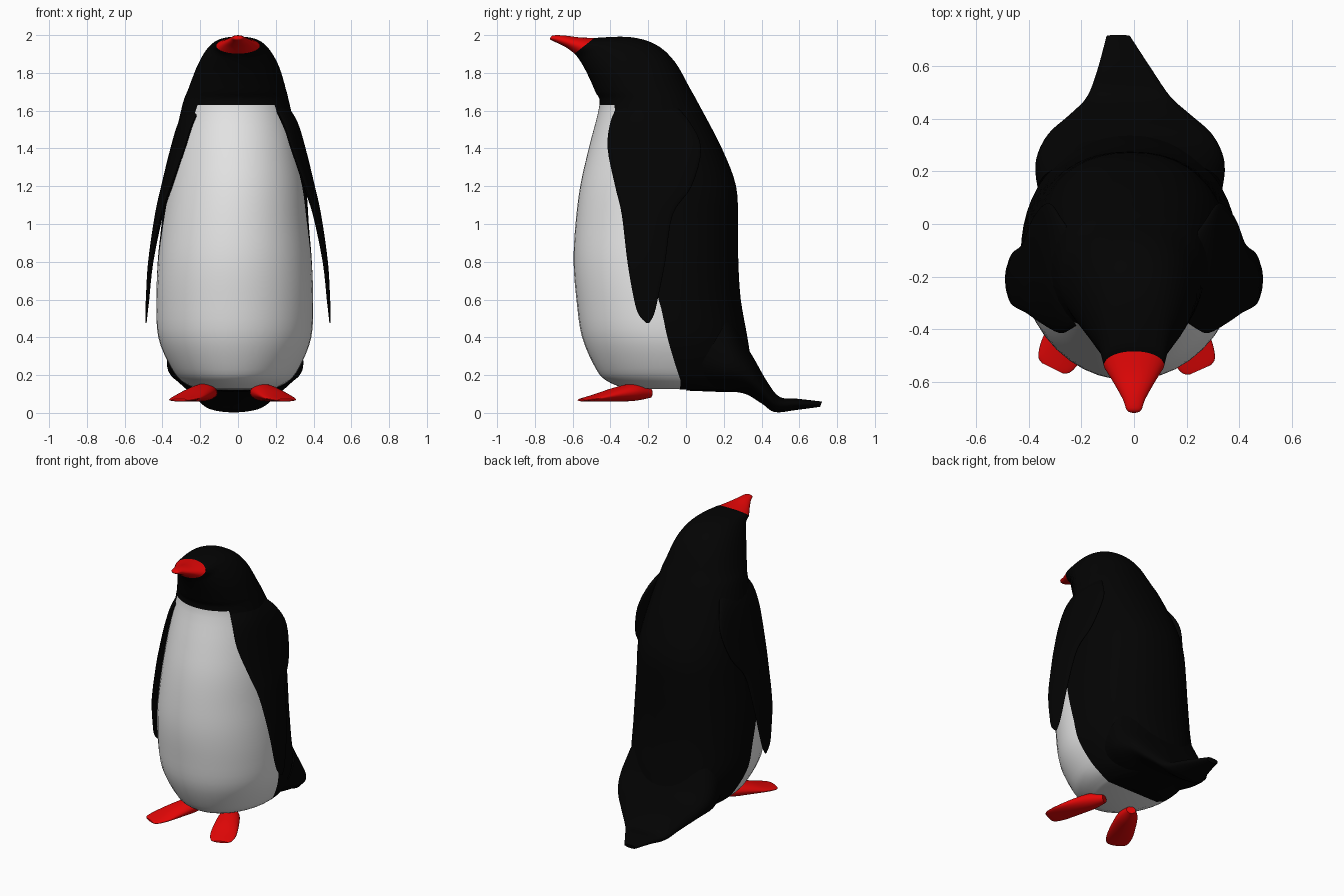
import bpy, bmesh, math
from mathutils import Matrix

if "Cube" in bpy.data.objects:
    bpy.data.objects.remove(bpy.data.objects["Cube"])


def colour(name, rgb):
    m = bpy.data.materials.new(name)
    m.diffuse_color = (*rgb, 1)
    m.use_nodes = True
    m.node_tree.nodes["Principled BSDF"].inputs["Base Color"].default_value = m.diffuse_color
    return m


BLACK = colour("black plumage", (0.001, 0.001, 0.001))
WHITE = colour("white belly", (0.8, 0.8, 0.8))
RED = colour("red skin", (0.78, 0.002, 0.002))
STEPS, FRONT, BACK = 4, 10, 14


def smooth_rings(secs):
    """Catmull-Rom interpolation through the key sections."""
    secs = [tuple(s) + (0,) * (8 - len(s)) for s in secs]
    out = []
    for i in range(len(secs) - 1):
        a, b, c, d = (secs[max(0, min(len(secs) - 1, i + k))] for k in (-1, 0, 1, 2))
        for k in range(STEPS):
            t = k / STEPS
            out.append([0.5 * (2 * q + (r - p) * t + (2 * p - 5 * q + 4 * r - s) * t * t
                               + (3 * q - p - 3 * r + s) * t ** 3)
                        for p, q, r, s in zip(a, b, c, d)])
    return out + [list(secs[-1])]


def loft(name, secs, mats, rule=None, back_power=1.0, matrices=(Matrix(),), mirror=False):
    """Section: front y, front z, back y, back z, half width, x centre, curl, colour split."""
    bm = bmesh.new()
    rings = []
    for fy, fz, by, bz, w, xc, curl, split in smooth_rings(secs):
        w = max(w, 0.002)
        s = math.acos(max(-0.95, min(0.95, split)))
        half = [s * i / FRONT for i in range(FRONT)]
        half += [s + (math.pi - s) * i / BACK for i in range(BACK + 1)]
        angles = half + [2 * math.pi - a for a in half[-2:0:-1]]
        ring = []
        for a in angles:
            c, sn = math.cos(a), math.sin(a)
            if c < 0:
                c = -abs(c) ** back_power
                sn = math.copysign(abs(sn) ** back_power, sn)
            x = xc + w * sn - (curl * c * c if c > 0 else 0)
            ring.append(bm.verts.new((x, (fy + by) / 2 + (fy - by) / 2 * c,
                                      (fz + bz) / 2 + (fz - bz) / 2 * c)))
        rings.append(ring)
    n = len(rings[0])
    for i in range(len(rings) - 1):
        for j in range(n):
            k = (j + 1) % n
            f = bm.faces.new((rings[i][j], rings[i][k], rings[i + 1][k], rings[i + 1][j]))
            if rule:
                f.material_index = rule(i / STEPS, j < FRONT or j >= n - FRONT)
    # End caps as strips, so they follow the colour split too
    for ring, pos in ((rings[0], 0), (rings[-1], len(secs))):
        for j in range(n // 2):
            loop = dict.fromkeys((ring[j], ring[j + 1], ring[n - j - 1], ring[-j]))
            f = bm.faces.new(list(loop))
            if rule:
                f.material_index = rule(pos, j < FRONT)
    bmesh.ops.recalc_face_normals(bm, faces=bm.faces)
    me = bpy.data.meshes.new(name)
    bm.to_mesh(me)
    bm.free()
    for m in mats:
        me.materials.append(m)
    for matrix in matrices:
        ob = bpy.data.objects.new(name, me.copy())
        ob.data.transform(matrix)
        bpy.context.collection.objects.link(ob)
        if mirror:
            ob.modifiers.new("Mirror", 'MIRROR')
        bpy.ops.object.select_all(action='DESELECT')
        bpy.context.view_layer.objects.active = ob
        ob.select_set(True)
        bpy.ops.object.shade_smooth_by_angle(angle=math.radians(45))
    bpy.data.meshes.remove(me)


# Body and head, white in front up to the throat
BODY = [
    (-.33, .13, .28, .12, .20, -.015, 0, .02),
    (-.42, .17, .33, .16, .28, -.015, 0, -.03),
    (-.475, .23, .345, .25, .34, -.015, 0, -.02),
    (-.55, .40, .325, .40, .405, -.017, 0, -.02),
    (-.58, .60, .29, .60, .415, -.017, 0, 0),
    (-.595, .80, .277, .80, .408, -.017, 0, .1),
    (-.585, 1.0, .275, 1.0, .39, -.015, 0, .22),
    (-.56, 1.2, .265, 1.2, .37, -.01, 0, .33),
    (-.515, 1.4, .19, 1.4, .335, -.01, 0, .47),
    (-.458, 1.63, .07, 1.63, .285, -.01, 0, .70),
    (-.48, 1.70, .02, 1.72, .26, -.005, 0, .5),
    (-.52, 1.79, -.06, 1.86, .22),
    (-.552, 1.85, -.16, 1.95, .178),
    (-.572, 1.88, -.30, 1.99, .14),
    (-.59, 1.902, -.485, 1.985, .115),
]
loft("body", BODY, [BLACK, WHITE], lambda t, front: 1 if front and t < 9 else 0, 0.88)

# Beak continues the head
loft("beak", [(-.59, 1.902, -.485, 1.985, .115), (-.635, 1.935, -.565, 1.988, .078),
              (-.685, 1.96, -.645, 1.998, .043), (-.715, 1.974, -.70, 1.999, .028),
              (-.72, 1.982, -.715, 1.992, .01)], [RED])

# Tail: broad skirt narrowing to a flat tip
loft("tail", [(.0, .118, .25, .55, .35, -.015), (.15, .112, .31, .38, .36, -.015),
              (.30, .105, .37, .27, .315, -.015), (.40, .05, .43, .165, .23, -.015),
              (.47, .004, .495, .085, .16, -.02), (.58, .015, .59, .075, .105, -.035),
              (.71, .032, .72, .06, .045, -.06)], [BLACK], None, 0.8)

# Wings: thin blades hanging from the shoulders
loft("wings", [(-.36, 1.63, -.06, 1.63, .035, .225, .04), (-.40, 1.54, .02, 1.54, .035, .28, .04),
               (-.415, 1.4, .08, 1.4, .033, .325, .04), (-.375, 1.2, .03, 1.2, .03, .377, .02),
               (-.34, 1.05, -.07, 1.05, .022, .418, .01), (-.31, .8, -.11, .8, .014, .462),
               (-.275, .6, -.15, .6, .009, .479), (-.25, .52, -.17, .52, .006, .485),
               (-.21, .475, -.195, .475, .003, .487)], [BLACK], mirror=True)

# Feet: flat wedges splayed outwards
SPLAY = [Matrix.Translation((x, -.19, 0)) @ Matrix.Rotation(math.radians(a), 4, 'Z')
         for x, a in ((.09, 24), (-.135, -26))]
loft("foot", [(0, .08, 0, .13, .03), (-.09, .064, -.09, .155, .065), (-.2, .06, -.2, .135, .08),
              (-.31, .06, -.31, .1, .085), (-.38, .06, -.38, .08, .07),
              (-.40, .062, -.40, .074, .045)], [RED], matrices=SPLAY)
